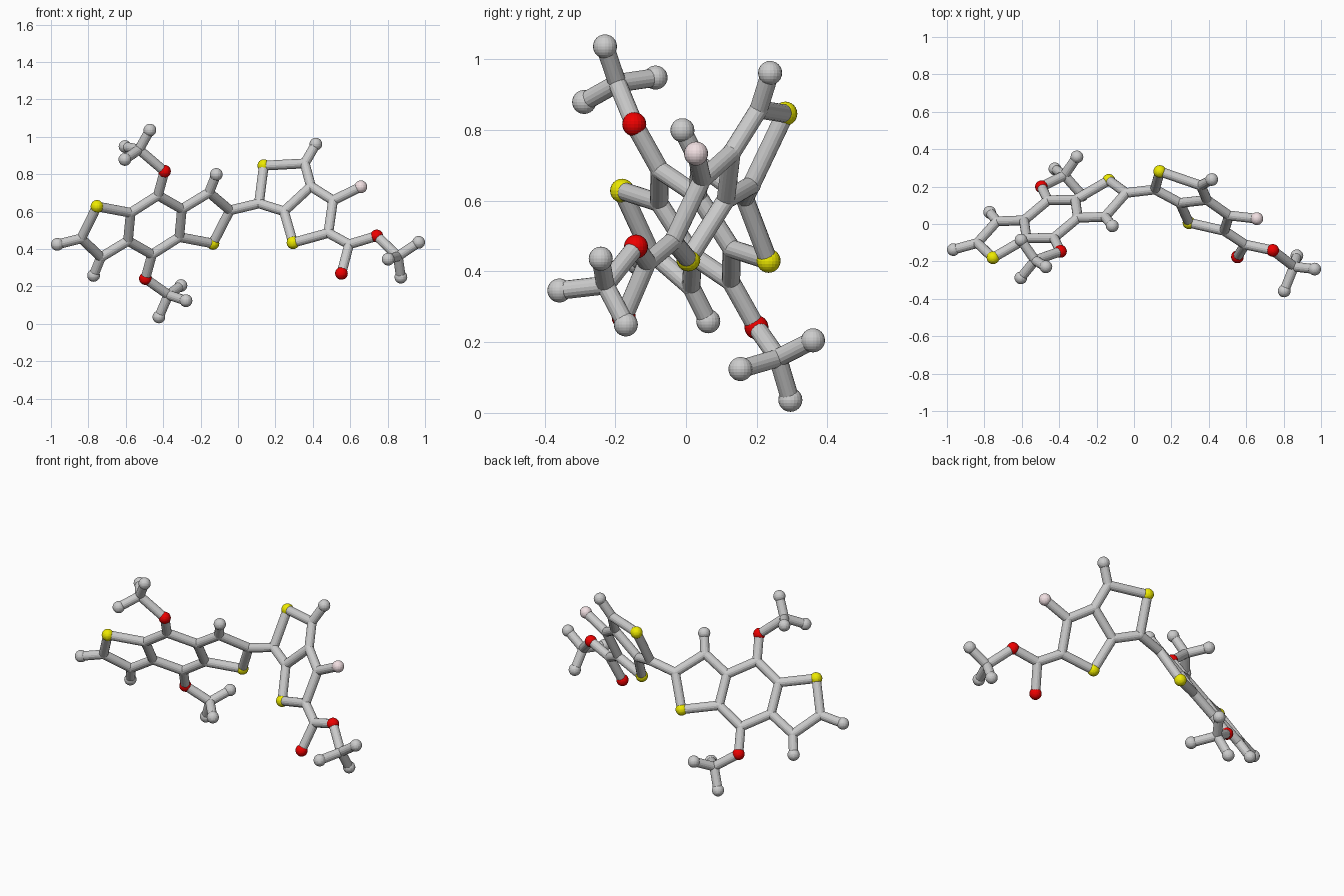
import bpy
from mathutils import Vector

if "Cube" in bpy.data.objects:
    bpy.data.objects.remove(bpy.data.objects["Cube"])

BALL, ROD, JOINT = 0.034, 0.026, 0.027


def colour(name, rgb):
    m = bpy.data.materials.new(name)
    m.diffuse_color = (*rgb, 1)
    m.use_nodes = True
    m.node_tree.nodes["Principled BSDF"].inputs["Base Color"].default_value = m.diffuse_color
    return m


MATS = {"S": colour("yellow", (0.85, 0.82, 0.0)),
        "O": colour("red", (0.85, 0.0, 0.0)),
        "F": colour("pale_pink", (0.88, 0.74, 0.76))}
NAMES = {"S": "sulfur", "O": "oxygen", "F": "fluorine", "H": "hydrogen", "C": "carbon"}
atoms = {}


# flat ring systems lie in two tilted planes
def left_y(x, z):
    return 0.587 + 0.45 * x - 0.682 * z


def right_y(x, z):
    return -0.112 - 0.372 * x + 0.525 * z


# left fused ring system: one half, the other by point symmetry
MID = (-0.444, 0.529)
half = {"S1": (-.754, .628), "C2": (-.838, .457), "C3": (-.733, .356), "H3": (-.772, .259),
        "C4": (-.588, .444), "C5": (-.574, .594), "C6": (-.428, .687), "O7": (-.393, .816)}
for n, (x, z) in half.items():
    atoms[n] = (x, left_y(x, z), z)
    x2, z2 = 2 * MID[0] - x, 2 * MID[1] - z
    atoms[n + "b"] = (x2, left_y(x2, z2), z2)
atoms["H2"] = (-.966, -.137, .425)
atoms["C2b"] = (-.043, .166, .607)      # carbon that joins the two ring systems

# right ring system and its ester arm
for n, (x, z) in {"C12": (.112, .644), "S13": (.138, .846), "C14": (.357, .858),
                  "H14": (.416, .961), "C15": (.39, .735), "C16": (.246, .602),
                  "S17": (.294, .434), "C18": (.483, .486), "C19": (.508, .66),
                  "F20": (.657, .733), "C21": (.594, .425), "O22": (.553, .27),
                  "O23": (.742, .47)}.items():
    atoms[n] = (x, right_y(x, z), z)

# methyl ends: carbon, then three hydrogens
methyls = {"O7": [(-.529, -.194, .932), (-.471, -.229, 1.036), (-.604, -.086, .948), (-.605, -.288, .879)],
           "O7b": [(-.372, .260, .155), (-.423, .295, .037), (-.278, .154, .124), (-.305, .359, .205)],
           "O23": [(.855, -.228, .361), (.966, -.241, .436), (.803, -.358, .346), (.871, -.17, .25)]}

bonds = []


def chain(text):
    p = text.split()
    bonds.extend(zip(p, p[1:]))


for s, t in (("", "b"), ("b", "")):
    chain(f"C5{s} S1{s} C2{s} C3{s} C4{s} C5{s} C6{s} O7{s}")
    chain(f"C3{s} H3{s}")
    chain(f"C6{s} C4{t}")
chain("C2 H2")
chain("C2b C12 S13 C14 C15 C16 C12")
chain("C14 H14")
chain("C16 S17 C18 C19 C15")
chain("C19 F20")
chain("C18 C21 O22")
chain("C21 O23")
for o, pts in methyls.items():
    c = "Cm" + o
    atoms[c] = pts[0]
    chain(f"{o} {c}")
    for i, p in enumerate(pts[1:]):
        atoms[f"Hm{o}{i}"] = p
        chain(f"{c} Hm{o}{i}")

# balls (carbons are only joint fillers)
for n, p in atoms.items():
    kind = n[0]
    bpy.ops.mesh.primitive_uv_sphere_add(segments=20, ring_count=12,
                                         radius=JOINT if kind == "C" else BALL, location=p)
    ob = bpy.context.object
    ob.name = NAMES[kind] + "_ball"
    if kind in MATS:
        ob.data.materials.append(MATS[kind])

# rods
for a, b in bonds:
    pa, pb = Vector(atoms[a]), Vector(atoms[b])
    d = pb - pa
    bpy.ops.mesh.primitive_cylinder_add(vertices=16, radius=ROD, depth=d.length, location=(pa + pb) / 2)
    ob = bpy.context.object
    ob.name = "bond_rod"
    ob.rotation_euler = d.to_track_quat("Z", "Y").to_euler()
